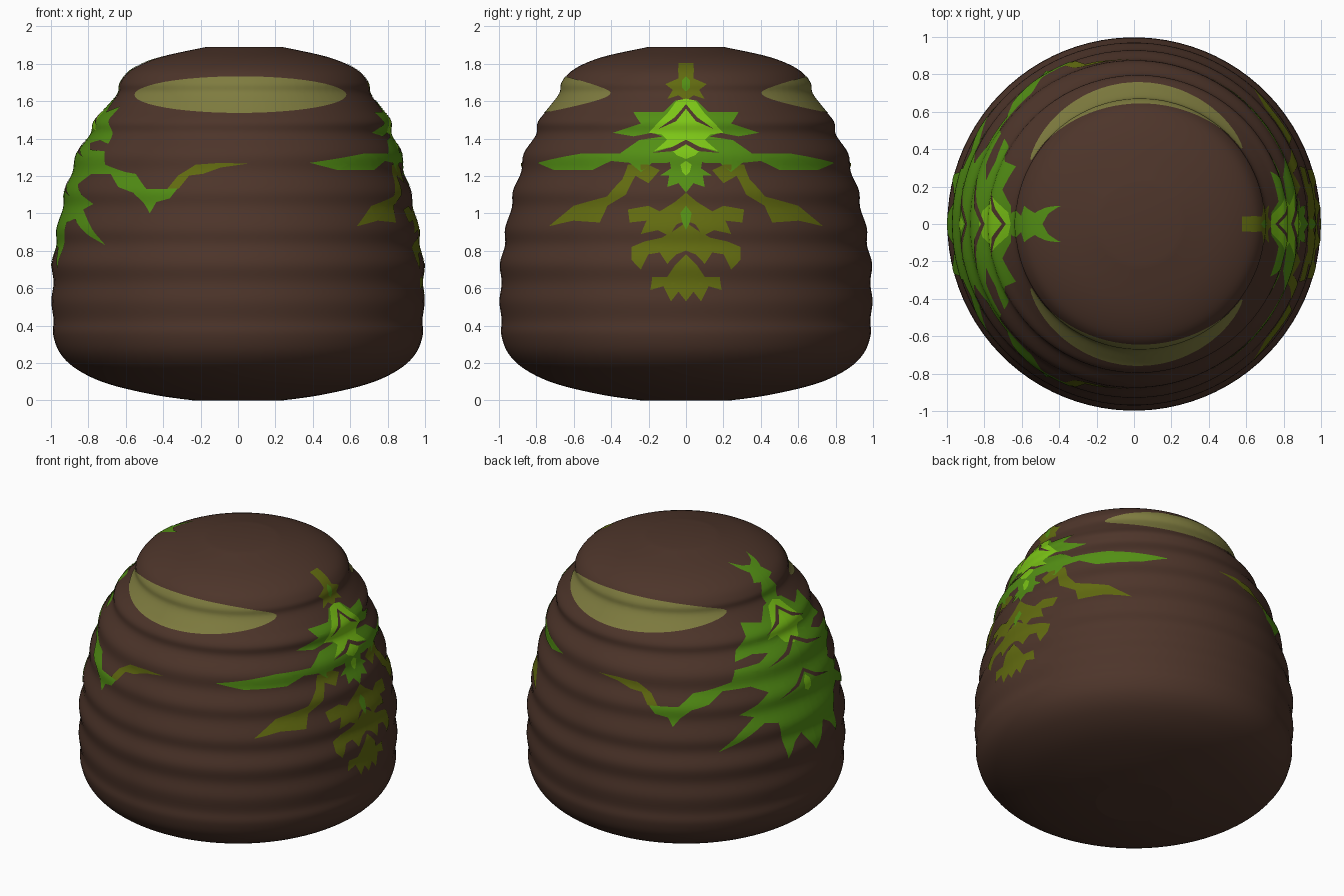
import bpy, bmesh
from math import sin, cos, asin, degrees, radians, pi, floor, ceil
from mathutils import Vector

cube = bpy.data.objects.get("Cube")
if cube:
    bpy.data.objects.remove(cube)

SEGMENTS = 90
STEP = 360 / SEGMENTS


def material(name, r, g, b):
    mat = bpy.data.materials.new(name)
    mat.use_nodes = True
    mat.diffuse_color = (r, g, b, 1)
    mat.node_tree.nodes["Principled BSDF"].inputs["Base Color"].default_value = (r, g, b, 1)
    return mat


brown = material("dark brown", .074, .035, .023)
olive = material("olive leaf", .12, .145, .005)
green = material("mid green", .085, .27, .007)
lime = material("bright green", .2, .56, .008)
khaki = material("khaki", .21, .2, .05)

# Ribbed profile as (radius, height), smoothed into rings
profile = [(.24, 0), (.45, .03), (.7, .09), (.86, .165), (.95, .25), (.988, .35),
           (.986, .43), (.998, .53), (.986, .63), (.996, .73), (.968, .83), (.968, .92),
           (.932, 1.03), (.926, 1.12), (.882, 1.22), (.868, 1.32), (.802, 1.42),
           (.792, 1.49), (.735, 1.56), (.675, 1.64), (.662, 1.7), (.6, 1.77),
           (.45, 1.835), (.21, 1.888)]


def smooth_curve(points, steps=5):
    pts = [Vector(p) for p in [points[0]] + points + [points[-1]]]
    out = []
    for a, b, c, d in zip(pts, pts[1:], pts[2:], pts[3:]):
        for i in range(steps):
            t = i / steps
            out.append(b + (c - a) * t / 2 + (2 * a - 5 * b + 4 * c - d) * t * t / 2
                       + (3 * b - a - 3 * c + d) * t ** 3 / 2)
    return out + [pts[-1]]


rings = smooth_curve(profile)


def radius(z):
    for a, b in zip(rings, rings[1:]):
        if z <= b.y:
            return a.x + (b.x - a.x) * (z - a.y) / (b.y - a.y)
    return rings[-1].x


def lean(z):
    t = min(max((z - 1.2) / .45, 0), 1)
    return .033 * t * t * (3 - 2 * t)


def on_surface(angle, z, lift=0):
    slope = (radius(z + .004) - radius(z - .004)) / .008
    size = (1 + slope * slope) ** .5
    r = radius(z) + lift / size
    return Vector((r * cos(angle) + lean(z), r * sin(angle), z - lift * slope / size))


def finish(name, bm, mat):
    mesh = bpy.data.meshes.new(name)
    bm.to_mesh(mesh)
    bm.free()
    mesh.materials.append(mat)
    obj = bpy.data.objects.new(name, mesh)
    bpy.context.collection.objects.link(obj)


# Body
bm = bmesh.new()
loops = [[bm.verts.new(on_surface(radians(i * STEP), p.y)) for i in range(SEGMENTS)] for p in rings]
for low, high in zip(loops, loops[1:]):
    for i in range(SEGMENTS):
        j = (i + 1) % SEGMENTS
        bm.faces.new((low[i], low[j], high[j], high[i])).smooth = True
bm.faces.new(loops[-1]).smooth = True
for edge in bm.faces.new(loops[0][::-1]).edges:
    edge.smooth = False
finish("body", bm, brown)


def patch(name, mat, outline, facing, layer=1, mirror=True):
    """Thin painted plate: outline of (degrees, height) wrapped on the body."""
    bm = bmesh.new()
    for sign in ((1, -1) if mirror else (1,)):
        bm.faces.new([bm.verts.new((sign * a, z, 0)) for a, z in outline])
    bm.normal_update()
    bmesh.ops.triangulate(bm, faces=bm.faces[:])
    angles = [v.co.x for v in bm.verts]
    heights = [v.co.y for v in bm.verts]
    cuts = [((i * STEP, 0, 0), (1, 0, 0))
            for i in range(floor(min(angles) / STEP), ceil(max(angles) / STEP) + 1)]
    cuts += [((0, p.y, 0), (0, 1, 0)) for p in rings if min(heights) < p.y < max(heights)]
    for co, no in cuts:
        bmesh.ops.bisect_plane(bm, geom=bm.verts[:] + bm.edges[:] + bm.faces[:],
                               dist=1e-5, plane_co=co, plane_no=no)
    for v in bm.verts:
        v.co = on_surface(radians(v.co.x + facing), v.co.y, .001 + .002 * layer)
    bm.normal_update()
    for f in bm.faces:
        f.smooth = True
        if f.normal.dot(f.calc_center_median() - Vector((0, 0, .9))) < 0:
            f.normal_flip()
    finish(name, bm, mat)


def flat(points):
    """Sideways distance and height in hundredths to angle and height."""
    return [(degrees(asin(u / 100 / radius(z / 100))), z / 100) for u, z in points]


def turned(points):
    return [(a, z / 100) for a, z in points]


def chevron(name, peak, width, drop, facing, mat=brown, thick=2.5):
    pts = [(0, peak), (width * .4, peak - drop * .55), (width, peak - drop),
           (width * .35, peak - drop * .5 - thick), (0, peak - thick)]
    patch(name, mat, flat(pts), facing, 3)


# Khaki ovals on front and back
for name, facing, side in (("front_oval", -90, 1), ("back_oval", 90, -1)):
    oval = [(side * (-2 + 56.5 * cos(i * pi / 24)), 163.3 + 9.8 * sin(i * pi / 24)) for i in range(48)]
    patch(name, khaki, flat(oval), facing, 1, False)

# Left fern, facing +x
patch("left_sprig", olive, flat([(0, 180), (4, 180), (4, 172), (11, 169), (7, 166), (10, 161),
                                 (4, 163), (0, 160)]), 0)
patch("left_sprig_spot", green, flat([(0, 173), (2, 171), (2, 167), (0, 165)]), 0, 2)
patch("left_upper_fronds", green, flat([(0, 161), (6, 160), (12, 154), (28, 154), (24, 148), (39, 143),
                                        (28, 141), (18, 143), (10, 140), (0, 142)]), 0)
patch("left_long_fronds", green, flat([(0, 146), (12, 141), (25, 139), (35, 132), (55, 132), (79, 127),
                                       (70, 123), (50, 123), (40, 128), (30, 127), (24, 122),
                                       (18, 127), (10, 127), (0, 130)]), 0)
patch("left_heart", lime, flat([(0, 161), (5, 160), (10, 153), (20, 143), (13, 142), (10, 139), (17, 133),
                                (9, 135), (5, 131), (0, 129)]), 0, 2)
patch("left_stem", green, flat([(0, 131), (9, 130), (8, 124), (14, 120), (9, 120), (10, 114),
                                (4, 116), (0, 111)]), 0)
patch("left_stem_spot", lime, flat([(0, 128), (3, 126), (2, 122), (0, 120)]), 0, 2)
patch("left_drooping_fronds", olive, flat([(14, 123), (20, 126), (31, 126), (34, 118), (42, 109), (60, 104),
                                           (73, 93), (60, 96), (46, 95), (42, 104), (32, 110),
                                           (27, 120), (20, 116)]), 0)
tiers = [
    [(0, 111), (6, 106), (14, 101), (20, 104), (31, 102), (30, 95), (21, 96), (24, 89), (15, 91),
     (9, 88), (5, 94), (0, 96)],
    [(0, 95), (6, 91), (13, 87), (22, 85), (29, 82), (29, 75), (24, 70), (20, 78), (14, 79),
     (10, 73), (5, 78), (0, 80)],
    [(0, 78), (6, 72), (10, 66), (18, 66), (19, 59), (12, 61), (8, 53), (4, 58), (0, 53)]]
for i, tier in enumerate(tiers):
    patch(f"left_lower_tier_{i + 1}", olive, flat(tier), 0)
patch("left_lower_spot", green, flat([(0, 104), (3, 100), (2, 95), (0, 91)]), 0, 2)
chevron("left_upper_vein", 158, 15, 13, 0)
chevron("left_middle_vein", 139, 18, 7, 0)

# Right fern, facing -x
patch("right_sprig", green, turned([(0, 181), (6, 182), (13, 184), (10, 181.5), (6, 179), (9, 175),
                                    (4, 174), (7, 168), (5, 162), (0, 161)]), 180)
patch("right_upper_fronds", green, turned([(0, 163), (8, 161), (14, 154), (25, 157), (25, 150), (31, 143),
                                           (33, 137), (24, 139), (14, 137), (0, 141)]), 180)
patch("right_long_fronds", green, turned([(0, 145), (12, 140), (22, 134), (34, 133), (36, 126), (47, 122),
                                          (52, 121), (58, 113), (66, 113), (68, 117), (72, 118), (70, 114),
                                          (67, 108), (62, 106), (60, 100), (57, 106), (53, 111), (46, 114),
                                          (40, 121), (28, 121), (20, 115), (0, 118)]), 180)
patch("right_frond_tips", olive, turned([(66, 113), (69, 120), (75, 126), (84, 127), (93, 126.5), (84, 124.5),
                                         (78, 121), (73, 120), (70, 113)]), 180, 2)
patch("right_lower_fronds", green, turned([(0, 123), (12, 119), (19, 117), (26, 110), (34, 105), (28, 102),
                                           (34, 95), (43, 83), (35, 88), (24, 97), (18, 95), (17, 85),
                                           (15, 70), (11, 79), (7, 83), (4, 76), (0, 68)]), 180)
patch("right_heart", lime, turned([(0, 162), (5, 160), (9, 152), (14, 144), (8, 145), (5, 139),
                                   (0, 137)]), 180, 2)
patch("right_lower_spot", lime, turned([(0, 117), (2, 114), (2, 109), (0, 107)]), 180, 2)
for name, peak, width, drop in (("upper", 159, 20, 12), ("middle", 141, 28, 11), ("lower", 121, 26, 12)):
    chevron(f"right_{name}_vein", peak, width, drop, 180)
